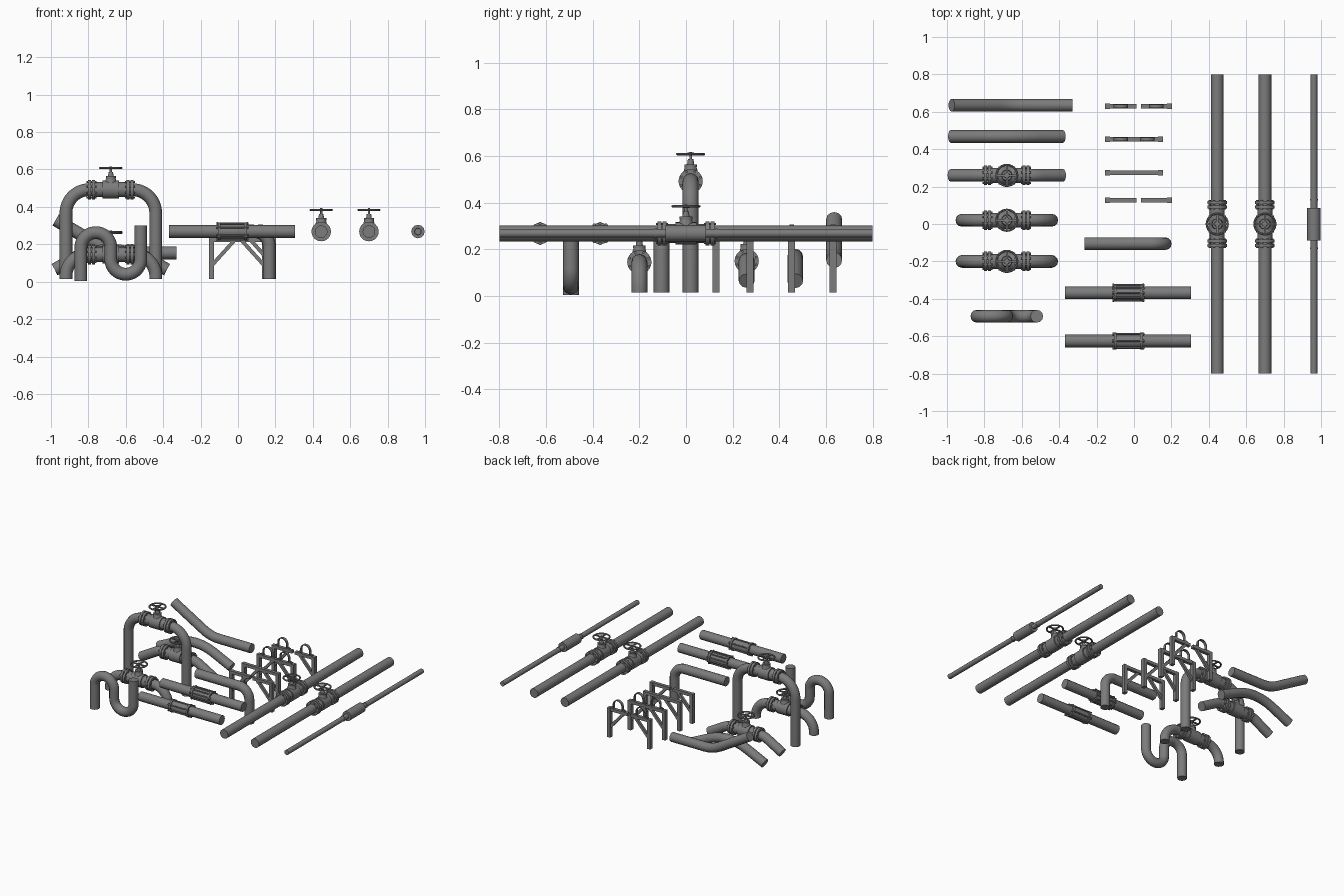
import bpy, bmesh
from math import pi, tan, cos, sin, radians, atan2
from mathutils import Matrix, Vector

cube = bpy.data.objects.get("Cube")
if cube:
    bpy.data.objects.remove(cube, do_unlink=True)

steel = bpy.data.materials.new("dull_grey_steel")
steel.use_nodes = True
GREY = (0.2, 0.2, 0.2, 1)
steel.diffuse_color = GREY
steel.node_tree.nodes["Principled BSDF"].inputs["Base Color"].default_value = GREY

R = 0.034      # pipe radius
HIGH = 0.268   # height of the straight runs


def shade(ob):
    bpy.ops.object.select_all(action='DESELECT')
    ob.select_set(True)
    bpy.context.view_layer.objects.active = ob
    if ob.type == 'CURVE':
        bpy.ops.object.convert(target='MESH')
    bpy.ops.object.shade_smooth_by_angle(angle=radians(35))


def finish(bm, name, loc=(0, 0, 0), turn=0):
    bmesh.ops.recalc_face_normals(bm, faces=bm.faces)
    me = bpy.data.meshes.new(name)
    bm.to_mesh(me)
    bm.free()
    me.materials.append(steel)
    ob = bpy.data.objects.new(name, me)
    bpy.context.collection.objects.link(ob)
    ob.location = loc
    ob.rotation_euler.z = turn
    shade(ob)
    return ob


def rounded(points, bend):
    """Replace each inner corner of a path with an arc of the given radius."""
    pts = [Vector(p) for p in points]
    out = [pts[0]]
    for a, b, c in zip(pts, pts[1:], pts[2:]):
        u, v = (a - b).normalized(), (c - b).normalized()
        half = u.angle(v) / 2
        start = b + u * bend / tan(half)
        centre = b + (u + v).normalized() * bend / sin(half)
        e1 = (start - centre).normalized()
        sweep = pi - 2 * half
        steps = max(4, int(sweep * 8))
        for i in range(steps + 1):
            t = sweep * i / steps
            out.append(centre + bend * (e1 * cos(t) - u * sin(t)))
    return out + [pts[-1]]


def pipe(name, points, bend=0.1, r=R):
    cu = bpy.data.curves.new(name, 'CURVE')
    cu.dimensions = '3D'
    cu.bevel_depth = r
    cu.bevel_resolution = 4
    cu.use_fill_caps = True
    path = rounded(points, bend)
    sp = cu.splines.new('POLY')
    sp.points.add(len(path) - 1)
    for p, q in zip(sp.points, path):
        p.co = (*q, 1)
    cu.materials.append(steel)
    ob = bpy.data.objects.new(name, cu)
    bpy.context.collection.objects.link(ob)
    shade(ob)


def pipe_xz(name, y, points, bend):
    pipe(name, [(x, y, z) for x, z in points], bend)


def cyl(bm, centre, axis, r, length, r2=None, n=24):
    rot = Vector((0, 0, 1)).rotation_difference(Vector(axis)).to_matrix().to_4x4()
    bmesh.ops.create_cone(bm, cap_ends=True, segments=n, radius1=r,
                          radius2=r if r2 is None else r2, depth=length,
                          matrix=Matrix.Translation(centre) @ rot)


def box(bm, centre, size, tilt=0):
    bmesh.ops.create_cube(bm, size=1, matrix=Matrix.Translation(centre)
                          @ Matrix.Rotation(tilt, 4, 'Y') @ Matrix.Diagonal((*size, 1)))


def ring(bm, centre, major, thick, high, n=4, angle=2 * pi, tip=0):
    """Sweep a small section around z, then tip the result about x."""
    vs = []
    for i in range(n):
        a = 2 * pi * (i + 0.5) / n
        k = 1 / cos(pi / n)
        vs.append(bm.verts.new((major + thick * k * cos(a), 0, high * k * sin(a))))
    face = bm.faces.new(vs)
    before = set(bm.verts) - set(vs)
    bmesh.ops.spin(bm, geom=[face, *face.edges, *vs], cent=(0, 0, 0), axis=(0, 0, 1),
                   angle=angle, steps=24)
    new = [v for v in bm.verts if v not in before]
    if angle > 6:
        bm.faces.remove(face) if face.is_valid else None
        bmesh.ops.remove_doubles(bm, verts=new, dist=0.0001)
        new = [v for v in bm.verts if v not in before]
    bmesh.ops.transform(bm, verts=new,
                        matrix=Matrix.Translation(centre) @ Matrix.Rotation(tip, 4, 'X'))


def valve(name, loc, turn=0):
    X, Z = (1, 0, 0), (0, 0, 1)
    bm = bmesh.new()
    # body and bolted flange pairs
    cyl(bm, (0, 0, 0), X, 0.048, 0.09)
    cyl(bm, (0, 0, 0), X, 0.04, 0.2)
    for s in (-1, 1):
        for off in (0.092, 0.114):
            cyl(bm, (s * off, 0, 0), X, 0.052, 0.016)
        for i in range(8):
            a = pi * (i + 0.5) / 4
            cyl(bm, (s * 0.103, 0.044 * cos(a), 0.044 * sin(a)), X, 0.006, 0.052, n=6)
    # bonnet and stem
    cyl(bm, (0, 0, 0.05), Z, 0.032, 0.03, 0.024)
    cyl(bm, (0, 0, 0.066), Z, 0.027, 0.012)
    cyl(bm, (0, 0, 0.08), Z, 0.016, 0.03, 0.012)
    cyl(bm, (0, 0, 0.1), Z, 0.006, 0.05, n=12)
    # handwheel
    ring(bm, (0, 0, 0.116), 0.056, 0.006, 0.005, n=8)
    cyl(bm, (0, 0, 0.116), Z, 0.014, 0.012, n=16)
    for size in ((0.11, 0.011, 0.007), (0.011, 0.11, 0.007)):
        box(bm, (0, 0, 0.116), size)
    finish(bm, name, loc, turn)


def clamp(name, loc, rods):
    # bolted repair coupling around a straight pipe
    bm = bmesh.new()
    X = (1, 0, 0)
    cyl(bm, (0, 0, 0), X, 0.038, 0.15)
    for s in (-1, 1):
        cyl(bm, (s * 0.07, 0, 0), X, 0.046, 0.014)
    for i in range(rods):
        a = 2 * pi * i / rods + pi / 2
        p = (0, 0.043 * cos(a), 0.043 * sin(a))
        cyl(bm, p, X, 0.005, 0.17, n=8)
        for s in (-1, 1):
            cyl(bm, (s * 0.08, p[1], p[2]), X, 0.008, 0.008, n=6)
    finish(bm, name, loc)


def bracket(name, x_leg, x_end, y, arches=()):
    """One leg, a top beam towards x_end and a diagonal brace."""
    bm = bmesh.new()
    s = 1 if x_end > x_leg else -1
    box(bm, (x_leg, y, 0.125), (0.026, 0.03, 0.22))
    mid, span = (x_leg + x_end) / 2, abs(x_end - x_leg)
    box(bm, (mid, y, 0.224), (span + 0.026, 0.024, 0.022))
    a = Vector((x_leg, y, 0.085))
    b = Vector((x_end - s * 0.02, y, 0.22))
    d = b - a
    box(bm, (a + b) / 2, (d.length, 0.018, 0.02), -atan2(d.z, d.x))
    # half-round pipe straps with bolted feet
    for x in arches:
        ring(bm, (x, y, HIGH), 0.036, 0.003, 0.01, angle=pi, tip=pi / 2)
        for k in (-1, 1):
            box(bm, (x + k * 0.036, y, 0.25), (0.006, 0.02, 0.036))
            box(bm, (x + k * 0.046, y, 0.237), (0.024, 0.024, 0.006))
            cyl(bm, (x + k * 0.048, y, 0.242), (0, 0, 1), 0.006, 0.01, n=6)
    finish(bm, name)


# bent pipes along the back
pipe_xz("single_bend_pipe", 0.635, [(-0.975, 0.33), (-0.67, 0.154), (-0.33, 0.154)], 0.25)
pipe_xz("double_bend_pipe", 0.468, [(-0.98, 0.065), (-0.68, 0.205), (-0.38, 0.065)], 0.36)

# pipes with a valve in the middle
VX = -0.68
pipe_xz("sloped_valve_pipe", 0.26,
        [(-0.98, 0.065), (-0.83, 0.15), (-0.53, 0.15), (-0.38, 0.065)], 0.12)
valve("sloped_pipe_valve", (VX, 0.26, 0.15))
for name, y, top, bend in (("tall", 0.02, 0.492, 0.125), ("low", -0.2, 0.145, 0.115)):
    pipe_xz(name + "_valve_pipe", y,
            [(-0.92, 0.015), (-0.92, top), (-0.44, top), (-0.44, 0.015)], bend)
    valve(name + "_pipe_valve", (VX, y, top))

# trap pipe: up, over, under and up again
pipe_xz("trap_pipe", -0.493, [(-0.84, 0.005), (-0.84, 0.262), (-0.68, 0.262),
                              (-0.68, 0.04), (-0.52, 0.04), (-0.52, 0.3)], 0.0795)

# elbow and clamped pipes
pipe_xz("elbow_pipe", -0.105, [(-0.265, HIGH), (0.167, HIGH), (0.167, 0.015)], 0.08)
for name, y, rods in (("rear", -0.368, 10), ("front", -0.625, 6)):
    pipe_xz(name + "_clamped_pipe", y, [(-0.37, HIGH), (0.305, HIGH)], 0)
    clamp(name + "_pipe_clamp", (-0.03, y, HIGH), rods)

# long straight pipes with valves
for name, x in (("inner", 0.445), ("outer", 0.7)):
    pipe(name + "_long_pipe", [(x, -0.8, HIGH), (x, 0.8, HIGH)])
    valve(name + "_long_pipe_valve", (x, 0, HIGH), pi / 2)

# thin pipe with a sleeve and small collars
TX = 0.962
pipe("thin_pipe", [(TX, -0.8, HIGH), (TX, 0.8, HIGH)], r=0.018)
pipe("thin_pipe_sleeve", [(TX, -0.088, HIGH), (TX, 0.086, HIGH)], r=0.036)
for name, y in (("front", -0.13), ("rear", 0.13)):
    pipe(name + "_thin_collar", [(TX, y - 0.004, HIGH), (TX, y + 0.004, HIGH)], r=0.021)

# support brackets
for name, y, leg, end, strap in (("rear", 0.63, 0.19, 0.05, True),
                                 ("second", 0.453, 0.142, 0.0, True),
                                 ("third", 0.275, 0.142, 0.0, False),
                                 ("front", 0.128, 0.19, 0.05, False)):
    bracket(name + "_right_bracket", -0.142, 0.0, y, (-0.07,) if strap else ())
    bracket(name + "_left_bracket", leg, end, y, ((leg + end) / 2,) if strap else ())
